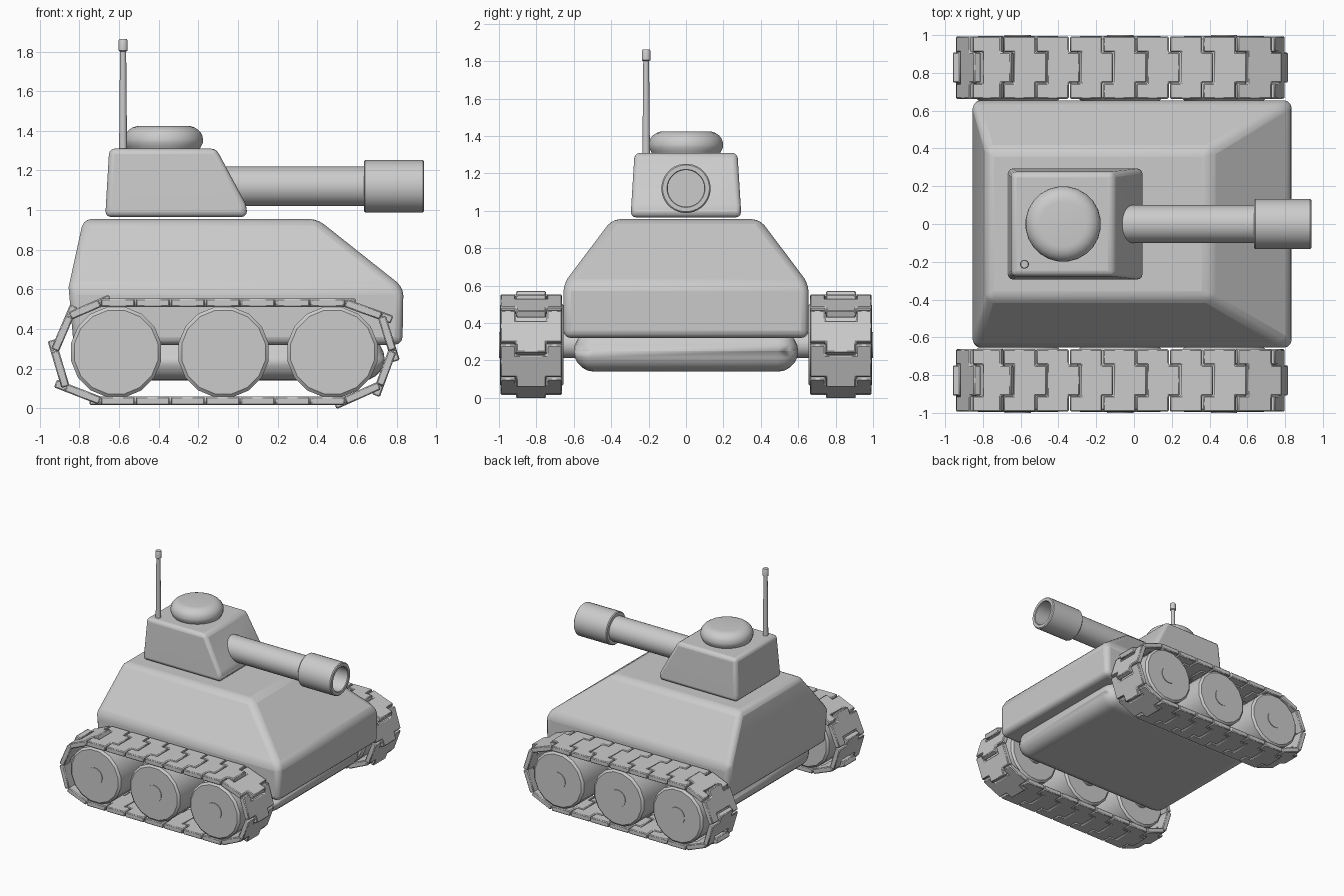
import bpy, bmesh, math
from mathutils import Vector, Matrix

cube = bpy.data.objects.get("Cube")
if cube:
    bpy.data.objects.remove(cube, do_unlink=True)

grey = bpy.data.materials.new("light grey")
grey.use_nodes = True
colour = (0.6, 0.6, 0.6, 1)
grey.diffuse_color = colour
grey.node_tree.nodes["Principled BSDF"].inputs["Base Color"].default_value = colour


def finish(name, bm, bevel=0.0, segments=3, angle=35):
    """Turn a bmesh into a smooth-shaded object with optional rounded edges."""
    bmesh.ops.recalc_face_normals(bm, faces=bm.faces)
    mesh = bpy.data.meshes.new(name)
    bm.to_mesh(mesh)
    bm.free()
    mesh.materials.append(grey)
    obj = bpy.data.objects.new(name, mesh)
    bpy.context.collection.objects.link(obj)
    if bevel:
        mod = obj.modifiers.new("rounded edges", "BEVEL")
        mod.width, mod.segments = bevel, segments
        mod.limit_method, mod.angle_limit = "ANGLE", math.radians(25)
    bpy.ops.object.select_all(action="DESELECT")
    bpy.context.view_layer.objects.active = obj
    obj.select_set(True)
    bpy.ops.object.shade_smooth_by_angle(angle=math.radians(angle))
    return obj


def loft(name, levels, bevel, segments=3):
    """Stack rectangles given as (z, back x, front x, half width)."""
    bm = bmesh.new()
    rings = [[bm.verts.new(p) for p in ((a, -w, z), (b, -w, z), (b, w, z), (a, w, z))]
             for z, a, b, w in levels]
    for low, high in zip(rings, rings[1:]):
        for i in range(4):
            j = (i + 1) % 4
            bm.faces.new((low[i], low[j], high[j], high[i]))
    bm.faces.new(rings[0])
    bm.faces.new(rings[-1])
    return finish(name, bm, bevel, segments)


def lathe(name, profile, axis, origin, sides=32):
    """Spin a (radius, distance) profile about an axis through origin."""
    bm = bmesh.new()
    rings = []
    for r, d in profile:
        rings.append([bm.verts.new((r * math.cos(t), r * math.sin(t), d))
                      for t in (math.tau * (i + 0.5) / sides for i in range(sides))])
    for low, high in zip(rings, rings[1:]):
        for i in range(sides):
            j = (i + 1) % sides
            bm.faces.new((low[i], low[j], high[j], high[i]))
    bm.faces.new(rings[0])
    bm.faces.new(rings[-1])
    turn = Vector((0, 0, 1)).rotation_difference(Vector(axis)).to_matrix().to_4x4()
    bm.transform(Matrix.Translation(origin) @ turn)
    return finish(name, bm)


# Hull, belly and turret
loft("hull", [(0.32, -0.83, 0.83, 0.655), (0.61, -0.855, 0.835, 0.655),
              (0.955, -0.78, 0.4, 0.395)], 0.04)
loft("belly", [(0.14, -0.76, 0.74, 0.6), (0.36, -0.76, 0.74, 0.6)], 0.13, 5)
loft("turret", [(0.965, -0.67, 0.045, 0.295), (1.02, -0.667, 0.045, 0.293),
                (1.31, -0.65, -0.11, 0.275)], 0.03)

# Domed hatch
dome = [(0.18, 1.3), (0.19, 1.32), (0.2, 1.34)]
dome += [(0.12 + 0.08 * math.cos(t), 1.355 + 0.07 * math.sin(t))
         for t in (math.pi / 2 * i / 6 for i in range(7))]
lathe("hatch", dome, (0, 0, 1), (-0.375, 0, 0), 24)

# Gun with a hollow muzzle
lathe("gun_barrel", [(0.1, -0.1), (0.1, 0.68)], (1, 0, 0), (0, 0, 1.12))
lathe("muzzle", [(0.09, 0.635), (0.125, 0.635), (0.132, 0.642), (0.132, 0.933),
                 (0.125, 0.94), (0.102, 0.94), (0.098, 0.935), (0.098, 0.69)],
      (1, 0, 0), (0, 0, 1.12))

# Antenna
lathe("antenna", [(0.021, 1.29), (0.016, 1.8), (0.024, 1.805), (0.024, 1.855), (0.02, 1.862)],
      (0, 0, 1), (-0.58, -0.213, 0), 12)

# Wheels and axles
for n, x in enumerate((-0.615, -0.073, 0.477)):
    lathe(f"axle_{n + 1}", [(0.07, -1.0), (0.07, 1.0)], (0, 1, 0), (x, 0, 0.283), 24)
    for side, label in ((-1, "right"), (1, "left")):
        lathe(f"{label}_wheel_{n + 1}",
              [(0.215, 0.655), (0.232, 0.67), (0.232, 0.98), (0.215, 0.995)],
              (0, side, 0), (x, 0, 0.283), 16)

# Track path, clockwise in the side profile, one link per step
PADS = 7
START, END = -0.695, 0.54
steps = [START + (END - START) * i / PADS for i in range(PADS + 1)]
path = [(x, 0.532) for x in steps]
path += [(0.725, 0.465), (0.78, 0.29), (0.715, 0.115)]
path += [(x, 0.037) for x in reversed(steps)]
path += [(-0.87, 0.105), (-0.925, 0.29), (-0.85, 0.465)]


def add_link(bm, start, end, centre_y):
    """One plate with a tab at its leading end and a matching notch behind."""
    a, b = Vector((start[0], 0, start[1])), Vector((end[0], 0, end[1]))
    along = (b - a).normalized()
    up = along.cross(Vector((0, 1, 0))) * -1
    length = (b - a).length
    gap, tab, w, t, half = 0.003, 0.058, 0.165, 0.08, 0.021
    back, front = gap, length - gap
    outline = [(back, -w), (front, -w), (front, -t), (front + tab, -t),
               (front + tab, t), (front, t), (front, w), (back, w),
               (back, t + gap), (back + tab, t + gap),
               (back + tab, -t - gap), (back, -t - gap)]
    layers = [[bm.verts.new(a + along * u + up * h + Vector((0, centre_y + v, 0)))
               for u, v in outline] for h in (-half, half)]
    low, high = layers
    for i in range(len(outline)):
        j = (i + 1) % len(outline)
        bm.faces.new((low[i], low[j], high[j], high[i]))
    bm.faces.new(low)
    bm.faces.new(high)


for side, label in ((-1, "right"), (1, "left")):
    bm = bmesh.new()
    for p, q in zip(path, path[1:] + path[:1]):
        add_link(bm, p, q, side * 0.828)
    finish(f"{label}_track", bm, 0.006, 1)
